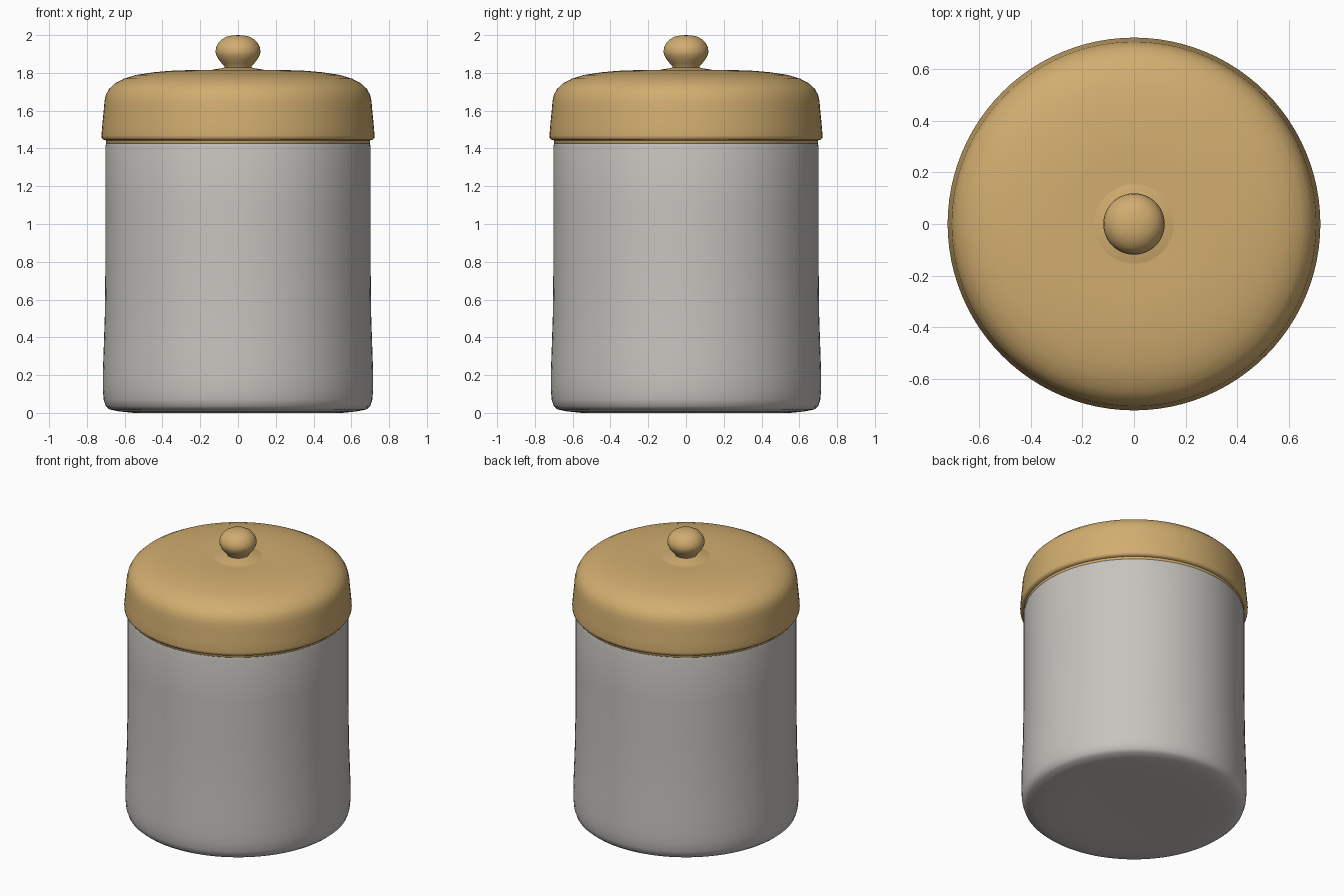
import bpy, bmesh, math

if "Cube" in bpy.data.objects:
    bpy.data.objects.remove(bpy.data.objects["Cube"])

SIDES = 96


def material(name, rgb):
    m = bpy.data.materials.new(name)
    m.diffuse_color = (*rgb, 1.0)
    m.use_nodes = True
    m.node_tree.nodes["Principled BSDF"].inputs["Base Color"].default_value = m.diffuse_color
    return m


def lathe(name, profile, mat, angle=40):
    """Spin an (r, z) profile, listed bottom to top, around the z axis."""
    bm = bmesh.new()
    rings = []
    for r, z in profile:
        if r == 0:
            rings.append([bm.verts.new((0, 0, z))] * SIDES)
        else:
            rings.append([bm.verts.new((r * math.cos(2 * math.pi * i / SIDES),
                                        r * math.sin(2 * math.pi * i / SIDES), z))
                          for i in range(SIDES)])
    for a, b in zip(rings, rings[1:]):
        for i in range(SIDES):
            j = (i + 1) % SIDES
            corners = list(dict.fromkeys((a[i], a[j], b[j], b[i])))
            bm.faces.new(corners)
    bmesh.ops.recalc_face_normals(bm, faces=bm.faces)
    mesh = bpy.data.meshes.new(name)
    bm.to_mesh(mesh)
    bm.free()
    mesh.materials.append(mat)
    obj = bpy.data.objects.new(name, mesh)
    bpy.context.collection.objects.link(obj)
    bpy.ops.object.select_all(action='DESELECT')
    obj.select_set(True)
    bpy.context.view_layer.objects.active = obj
    bpy.ops.object.shade_smooth_by_angle(angle=math.radians(angle))
    return obj


grey = material("pale grey glass", (0.57, 0.55, 0.52))
gold = material("warm gold", (0.64, 0.42, 0.16))

# Jar body with a softly rounded, slightly flared foot
lathe("jar_body", [
    (0, 0.008), (0.40, 0.005), (0.55, 0.0), (0.63, 0.008), (0.68, 0.018),
    (0.70, 0.035), (0.711, 0.07), (0.716, 0.13), (0.716, 0.20),
    (0.711, 0.34), (0.705, 0.52), (0.702, 0.80), (0.702, 1.10),
    (0.702, 1.41), (0.698, 1.428), (0, 1.428)], grey, 50)

# Lid: inner seat ring, overhanging rim and domed top
lathe("lid", [
    (0, 1.424), (0.695, 1.424), (0.70, 1.428), (0.70, 1.443),
    (0.712, 1.446), (0.722, 1.455), (0.723, 1.47), (0.718, 1.53),
    (0.711, 1.60), (0.707, 1.65), (0.699, 1.685), (0.682, 1.716),
    (0.652, 1.744), (0.605, 1.769), (0.54, 1.789), (0.45, 1.803),
    (0.36, 1.811), (0.28, 1.814), (0.20, 1.812), (0.15, 1.812),
    (0.0, 1.812)], gold, 60)

# Knob with a small flared foot
lathe("lid_knob", [
    (0, 1.805), (0.17, 1.808), (0.13, 1.818), (0.095, 1.823), (0.070, 1.829),
    (0.073, 1.836), (0.088, 1.853), (0.105, 1.875), (0.116, 1.897),
    (0.119, 1.913), (0.116, 1.934), (0.106, 1.956), (0.088, 1.976),
    (0.062, 1.991), (0.032, 1.998), (0, 2.0)], gold, 75)
